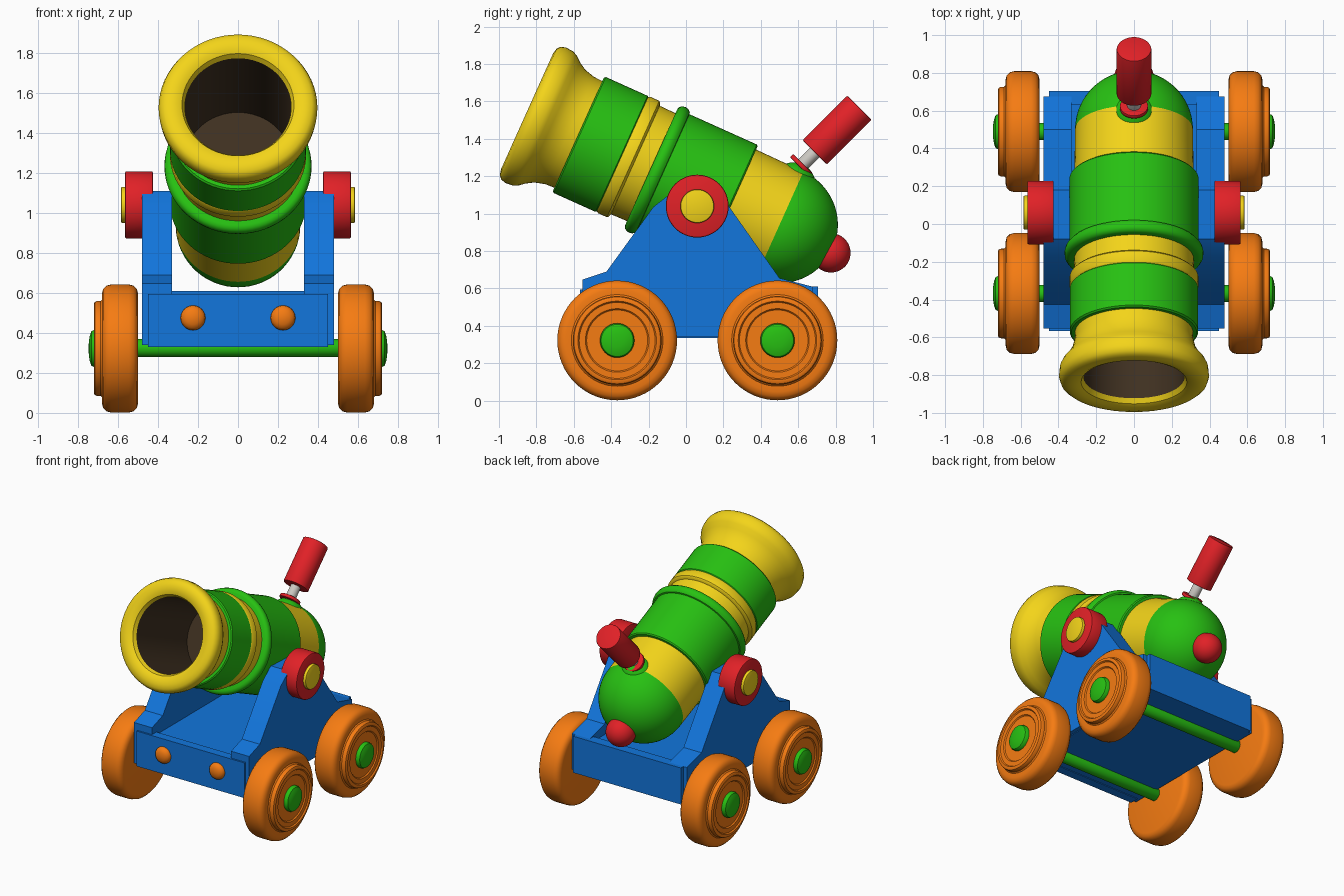
import bpy, bmesh, math
from mathutils import Vector, Matrix

if "Cube" in bpy.data.objects:
    bpy.data.objects.remove(bpy.data.objects["Cube"])

COLORS = {"red": (.75, .015, .02), "yellow": (.9, .66, .01), "green": (.02, .53, .006),
          "blue": (.006, .18, .72), "orange": (.92, .2, .006), "brown": (.05, .03, .015),
          "grey": (.6, .58, .54)}
MATS = {}
for n, c in COLORS.items():
    MATS[n] = bpy.data.materials.new(n)
    MATS[n].diffuse_color = (*c, 1)


def finish(name, bm, color, angle=35):
    me = bpy.data.meshes.new(name)
    bm.to_mesh(me)
    bm.free()
    ob = bpy.data.objects.new(name, me)
    bpy.context.collection.objects.link(ob)
    me.materials.append(MATS[color])
    bpy.ops.object.select_all(action='DESELECT')
    ob.select_set(True)
    bpy.context.view_layer.objects.active = ob
    bpy.ops.object.shade_smooth_by_angle(angle=math.radians(angle))
    return ob


def lathe(name, profile, origin, axis, color, n=64):
    """Turn (distance along axis, radius) points around an axis."""
    m = Matrix.Translation(origin) @ Vector(axis).to_track_quat('Z', 'Y').to_matrix().to_4x4()
    bm = bmesh.new()
    rings = []
    for t, r in profile:
        if r < 1e-5:
            rings.append([bm.verts.new(m @ Vector((0, 0, t)))] * n)
        else:
            rings.append([bm.verts.new(m @ Vector((r * math.cos(k * math.tau / n),
                          r * math.sin(k * math.tau / n), t))) for k in range(n)])
    for a, b in zip(rings, rings[1:]):
        for k in range(n):
            q = [a[k], a[(k + 1) % n], b[(k + 1) % n], b[k]]
            bm.faces.new(list(dict.fromkeys(q)))
    return finish(name, bm, color)


def rod(name, r, t0, t1, origin, axis, color, bevel=.008):
    b = bevel
    return lathe(name, [(t0, 0), (t0, r - b), (t0 + b * .3, r - b * .3), (t0 + b, r), (t1 - b, r),
                        (t1 - b * .3, r - b * .3), (t1, r - b), (t1, 0)], origin, axis, color)


def dome(r, a0=-90, a1=90, steps=20):
    pts = []
    for i in range(steps + 1):
        a = math.radians(a0 + (a1 - a0) * i / steps)
        pts.append((r * math.sin(a), max(0, r * math.cos(a))))
    return pts


def slab(name, outline, x0, x1, color):
    """Extrude a (y, z) outline between two x positions."""
    bm = bmesh.new()
    f = bm.faces.new([bm.verts.new((x0, y, z)) for y, z in outline])
    ext = bmesh.ops.extrude_face_region(bm, geom=[f])
    bmesh.ops.translate(bm, vec=(x1 - x0, 0, 0),
                        verts=[v for v in ext['geom'] if isinstance(v, bmesh.types.BMVert)])
    bmesh.ops.recalc_face_normals(bm, faces=bm.faces)
    return finish(name, bm, color, 20)


def box(name, x, y0, y1, z0, z1, color):
    return slab(name, [(y0, z0), (y1, z0), (y1, z1), (y0, z1)], -x, x, color)


# Barrel, measured along its tilted axis from the breech centre
C, D = Vector((0, .5, .94)), Vector((0, -.912, .41)).normalized()
lathe("breech_cap", dome(.312, -90, 0), C, D, "green")
lathe("breech_band", [(0, .312), (.30, .316)], C, D, "yellow")
lathe("rear_barrel", [(.279, .3), (.279, .335), (.287, .342), (.70, .342)], C, D, "green")
lathe("barrel_ring", [(.68, .335), (.684, .352), (.698, .364), (.715, .368), (.732, .366),
                      (.746, .356), (.752, .34), (.752, .3)], C, D, "green")
lathe("middle_band", [(.74, .316), (.845, .318), (.85, .334), (.858, .341), (.91, .341),
                      (.92, .335), (.93, .33)], C, D, "yellow")
lathe("front_barrel", [(.918, .3), (.918, .332), (.926, .34), (1.171, .34), (1.179, .332),
                       (1.179, .29)], C, D, "green")
lathe("muzzle", [(1.17, .312), (1.23, .315), (1.289, .331), (1.33, .356), (1.36, .381),
                 (1.385, .393), (1.43, .397), (1.458, .388), (1.473, .37), (1.48, .34),
                 (1.478, .305), (1.466, .28), (1.44, .266)], C, D, "yellow")
lathe("bore", [(1.44, .266), (.78, .266), (.78, 0)], C, D, "brown")
lathe("rear_knob", dome(.105), (0, .775, .79), D, "red", 40)

# Fuse boss and plunger handle
H = Vector((0, 1, 1)).normalized()
lathe("fuse_boss", dome(.117), (0, .575, 1.157), H, "green", 40)
P = Vector((0, .618, 1.257))
rod("plunger_collar", .075, -.012, .012, P, H, "red", .005)
rod("plunger_rod", .036, -.03, .12, P, H, "grey", .002)
rod("plunger_handle", .092, .10, .437, P, H, "red", .006)

# Carriage bed
box("carriage_bed", .45, -.55, .69, .335, .575, "blue")
box("front_board", .45, -.566, -.50, .33, .595, "blue")
box("rear_board", .45, .63, .705, .335, .61, "blue")

cheek = [(-.553, .34), (.675, .34), (.675, .61), (.50, .655), (.25, 1.01), (.18, 1.11),
         (-.08, 1.11), (-.175, 1.035), (-.425, .69), (-.553, .647)]
wheel = [(.50, 0), (.50, .275), (.506, .298), (.522, .314), (.545, .32), (.635, .32),
         (.658, .314), (.674, .298), (.68, .275), (.68, .245), (.688, .237), (.705, .237),
         (.716, .232), (.721, .222), (.721, .21), (.712, .203), (.712, .17), (.704, .163),
         (.704, 0)]

# Mirrored side parts
for side, s in (("right", 1), ("left", -1)):
    X = (s, 0, 0)
    slab("cheek_" + side, cheek, s * .33, s * .48, "blue")
    T = (0, .06, 1.04)
    rod("trunnion_" + side, .168, .425, .565, T, X, "red")
    rod("trunnion_cap_" + side, .09, .55, .586, T, X, "yellow")
    lathe("front_stud_" + side, [(0, .062), (.012, .06), (.025, .05), (.034, .033), (.04, 0)],
          (s * .225, -.566, .475), (0, -1, 0), "orange", 32)
    for end, y in (("front", -.368), ("rear", .489)):
        W = (0, y, .322)
        lathe(f"{end}_wheel_{side}", wheel, W, X, "orange")
        lathe(f"{end}_hub_{side}", [(.69, .092), (.722, .092), (.733, .086), (.741, .065),
                                    (.746, .035), (.747, 0)], W, X, "green", 40)

# Axles
for end, y in (("front", -.368), ("rear", .489)):
    rod(end + "_axle", .045, -.52, .52, (0, y, .325), (1, 0, 0), "green", .002)

for m in bpy.data.materials:
    if m.users and not m.is_grease_pencil:
        m.use_nodes = True
        m.node_tree.nodes["Principled BSDF"].inputs["Base Color"].default_value = m.diffuse_color
